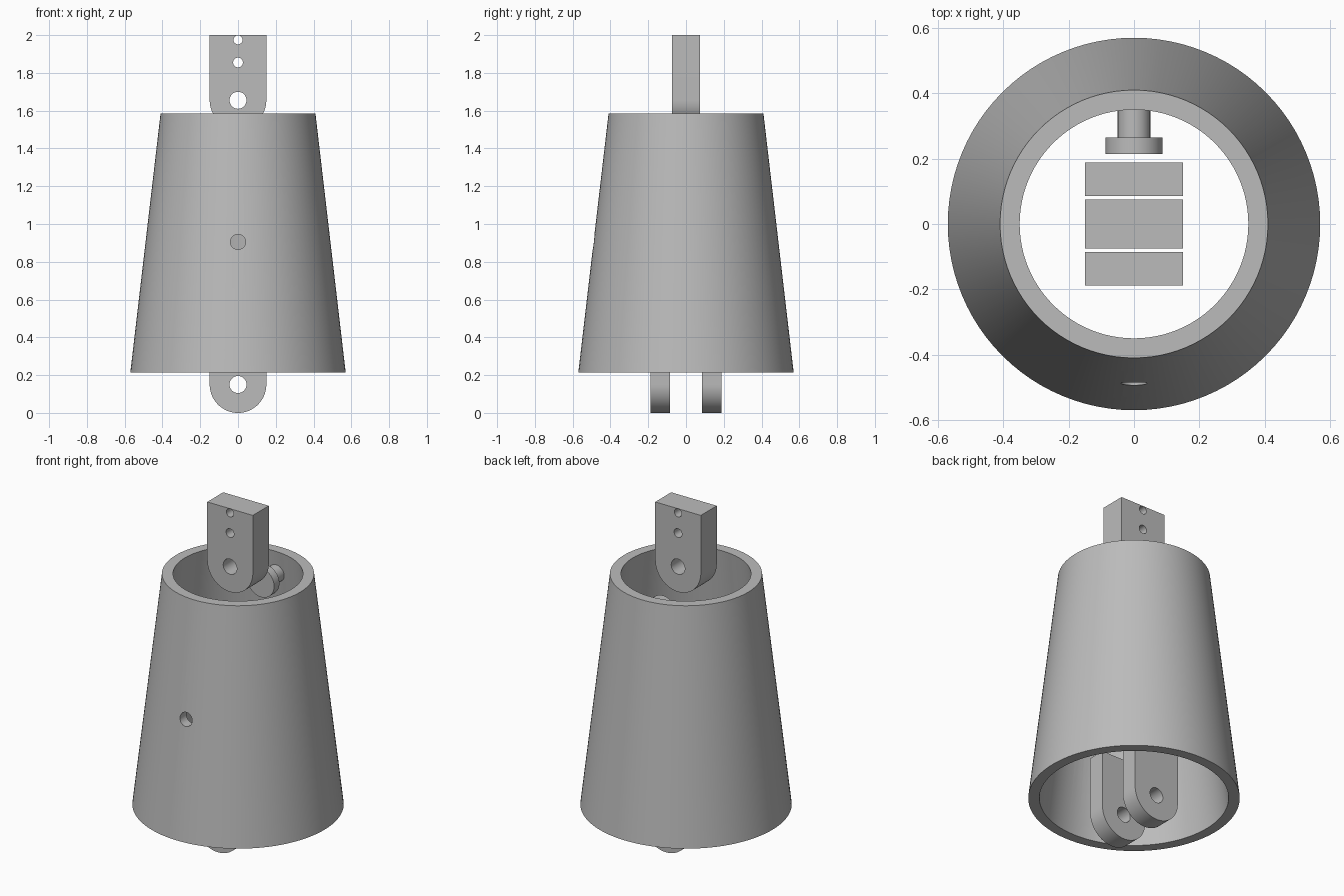
import bpy
from math import pi, sin, cos, radians

cube = bpy.data.objects.get("Cube")
if cube:
    bpy.data.objects.remove(cube, do_unlink=True)

grey = bpy.data.materials.new("plain_grey")
grey.use_nodes = True
grey.diffuse_color = (0.5, 0.5, 0.5, 1)
grey.node_tree.nodes["Principled BSDF"].inputs["Base Color"].default_value = (0.5, 0.5, 0.5, 1)


def select(obj):
    bpy.ops.object.select_all(action='DESELECT')
    obj.select_set(True)
    bpy.context.view_layer.objects.active = obj


def finish(obj, name):
    obj.name = name
    obj.data.materials.clear()
    obj.data.materials.append(grey)
    select(obj)
    bpy.ops.object.shade_smooth_by_angle(angle=radians(30))
    return obj


def arc(cx, cz, r, start, end, n):
    return [(cx + r * cos(start + (end - start) * i / n),
             cz + r * sin(start + (end - start) * i / n)) for i in range(n + 1)]


def lug(name, pivot_z, top_z, y, depth, holes):
    """Upright plate with a rounded lower end and round holes along its height."""
    outline = [(0.15, top_z), (-0.15, top_z)] + arc(0, pivot_z, 0.15, pi, 2 * pi, 32)
    loops = [outline] + [arc(0, z, r, 0, 2 * pi, 32)[:-1] for z, r in holes]
    curve = bpy.data.curves.new(name, 'CURVE')
    curve.dimensions = '2D'
    curve.fill_mode = 'BOTH'
    curve.extrude = depth / 2
    for pts in loops:
        spline = curve.splines.new('POLY')
        spline.points.add(len(pts) - 1)
        for p, (x, z) in zip(spline.points, pts):
            p.co = (x, z, 0, 1)
        spline.use_cyclic_u = True
    obj = bpy.data.objects.new(name, curve)
    bpy.context.collection.objects.link(obj)
    obj.rotation_euler.x = pi / 2
    obj.location.y = y
    select(obj)
    bpy.ops.object.convert(target='MESH')
    return finish(bpy.context.object, name)


def rod(name, r, y0, y1, z):
    """Cylinder lying along y."""
    bpy.ops.mesh.primitive_cylinder_add(vertices=48, radius=r, depth=y1 - y0,
                                        location=(0, (y0 + y1) / 2, z),
                                        rotation=(pi / 2, 0, 0))
    return finish(bpy.context.object, name)


# Tapered open shell: a four-point wall section swept around z
section = [(0.57, 0.215), (0.41, 1.585), (0.35, 1.585), (0.51, 0.215)]
SIDES, K = 96, len(section)
verts = [(r * cos(2 * pi * i / SIDES), r * sin(2 * pi * i / SIDES), z)
         for i in range(SIDES) for r, z in section]
faces = [(i * K + j, (i + 1) % SIDES * K + j,
          (i + 1) % SIDES * K + (j + 1) % K, i * K + (j + 1) % K)
         for i in range(SIDES) for j in range(K)]
mesh = bpy.data.meshes.new("tapered_shell")
mesh.from_pydata(verts, [], faces)
shell = bpy.data.objects.new("tapered_shell", mesh)
bpy.context.collection.objects.link(shell)

# Small round hole through the front wall
cutter = rod("hole_cutter", 0.04, -0.7, -0.3, 0.905)
cutter.hide_render = True
cut = shell.modifiers.new("front_hole", 'BOOLEAN')
cut.operation = 'DIFFERENCE'
cut.solver = 'EXACT'
cut.object = cutter
select(shell)
bpy.ops.object.modifier_apply(modifier=cut.name)
bpy.data.objects.remove(cutter, do_unlink=True)
finish(shell, "tapered_shell")

# Upper tongue and the pair of lower plates
lug("top_tongue", 1.655, 2.0, 0, 0.15, [(1.655, 0.045), (1.855, 0.026), (1.975, 0.024)])
for name, y in (("front_lower_lug", -0.137), ("back_lower_lug", 0.137)):
    lug(name, 0.15, 0.49, y, 0.103, [(0.15, 0.045)])

# Headed stud on the inside of the back wall
rod("stud_shank", 0.05, 0.26, 0.39, 1.45)
rod("stud_head", 0.087, 0.215, 0.265, 1.45)
